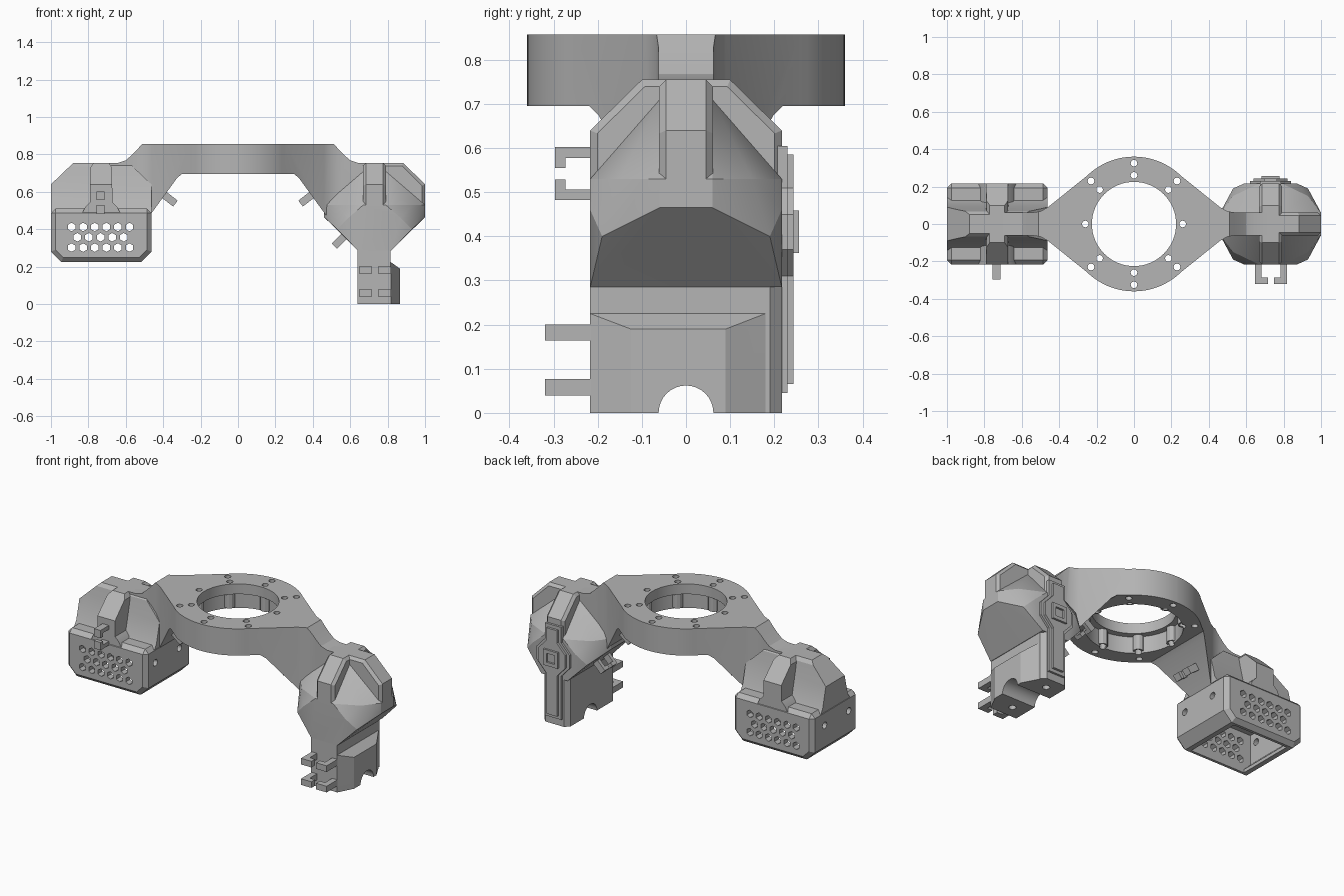
import bpy, bmesh
from math import sin, cos, radians, tau
from mathutils import Vector, Matrix

old = bpy.data.objects.get("Cube")
if old:
    bpy.data.objects.remove(old)

grey = bpy.data.materials.new("matte_grey")
grey.use_nodes = True
colour = (0.46, 0.46, 0.46, 1)
grey.diffuse_color = colour
for n in grey.node_tree.nodes:
    if n.type == 'BSDF_PRINCIPLED':
        n.inputs["Base Color"].default_value = colour
        n.inputs["Roughness"].default_value = 0.6

parts = []


def finish(name, bm, keep):
    bmesh.ops.recalc_face_normals(bm, faces=bm.faces[:])
    mesh = bpy.data.meshes.new(name)
    bm.to_mesh(mesh)
    bm.free()
    mesh.materials.append(grey)
    obj = bpy.data.objects.new(name, mesh)
    bpy.context.scene.collection.objects.link(obj)
    if keep:
        parts.append(obj)
    return obj


def prism(name, polys, axis, a, b, keep=True, matrix=None):
    """Extrude flat outlines along an axis from a to b."""
    place = {'X': lambda p, h: (h, p[0], p[1]),
             'Y': lambda p, h: (p[0], h, p[1]),
             'Z': lambda p, h: (p[0], p[1], h)}[axis]
    bm = bmesh.new()
    for poly in polys:
        low = [bm.verts.new(place(p, a)) for p in poly]
        top = [bm.verts.new(place(p, b)) for p in poly]
        bm.faces.new(low)
        bm.faces.new(top[::-1])
        for i in range(len(poly)):
            j = (i + 1) % len(poly)
            bm.faces.new((low[i], low[j], top[j], top[i]))
    if matrix:
        bm.transform(matrix)
    return finish(name, bm, keep)


def hull(name, points):
    bm = bmesh.new()
    verts = [bm.verts.new(p) for p in points]
    res = bmesh.ops.convex_hull(bm, input=verts)
    spare = {g for g in res["geom_interior"] + res["geom_unused"]
             if isinstance(g, bmesh.types.BMVert)}
    bmesh.ops.delete(bm, geom=list(spare), context='VERTS')
    bmesh.ops.dissolve_limit(bm, angle_limit=radians(1),
                             verts=bm.verts[:], edges=bm.edges[:])
    return finish(name, bm, True)


def apply(obj, mod):
    bpy.context.view_layer.objects.active = obj
    bpy.ops.object.modifier_apply(modifier=mod.name)


def combine(obj, tool, operation='DIFFERENCE'):
    mod = obj.modifiers.new("combine", 'BOOLEAN')
    mod.operation, mod.object, mod.solver = operation, tool, 'EXACT'
    apply(obj, mod)
    bpy.data.objects.remove(tool)


def bevel(obj, width, angle=50, segments=1):
    mod = obj.modifiers.new("bevel", 'BEVEL')
    mod.width, mod.segments = width, segments
    mod.limit_method, mod.angle_limit = 'ANGLE', radians(angle)
    apply(obj, mod)


def circle(x, y, r, n=16, turn=0.0):
    return [(x + r * cos(tau * (i + turn) / n), y + r * sin(tau * (i + turn) / n))
            for i in range(n)]


def both(points, c=0):
    """Close a half outline by mirroring it about the line u = c."""
    return points + [(2 * c - u, v) for u, v in reversed(points)]


def clip(name, base, out, along, length, half, t, gap, width):
    """C-shaped cable clip made of two hooked arms."""
    hook = [(-.02, half), (length, half), (length, gap), (length - t, gap),
            (length - t, half - t), (-.02, half - t)]
    o, a = Vector(out).normalized(), Vector(along)
    m = Matrix((o, a, o.cross(a))).transposed().to_4x4()
    m.translation = base
    prism(name, [hook, [(u, -v) for u, v in hook]], 'Z', -width / 2, width / 2, matrix=m)


# Ring bridge: plan outline intersected with the front profile
plan = [(.72, .062), (.54, .062), (.5, .068), (.46, .09)]
plan += [(.36 * cos(radians(d)), .36 * sin(radians(d))) for d in range(46, 91, 4)]
plan = both(plan)
plan += [(x, -y) for x, y in reversed(plan)]
bridge = prism("ring_bridge", [plan], 'Z', .3, .857)
front = [(.3, .695), (.325, .675), (.47, .475), (.54, .475), (.72, .55), (.72, .755),
         (.64, .755), (.6, .768), (.57, .795), (.51, .857)]
combine(bridge, prism("profile", [both(front)], 'Y', -.5, .5, False), 'INTERSECT')
combine(bridge, prism("bore", [circle(0, 0, .225, 64)], 'Z', .6, .9, False))
combine(bridge, prism("counterbore", [circle(0, 0, .262, 64)], 'Z', .6, .795, False))
spots = [(cos(tau * i / 8), sin(tau * i / 8)) for i in range(8)]
combine(bridge, prism("bosses", [circle(.264 * c, .264 * s, .03, 12) for c, s in spots],
                      'Z', .705, .82, False), 'UNION')
holes = [circle(.26 * c, .26 * s, .018, 12) for c, s in spots]
holes += [circle(.325 * c, .325 * s, .018, 12) for c, s in spots if abs(s) > .1]
combine(bridge, prism("screw_holes", holes, 'Z', .6, .9, False))

# Vented box, open underneath
bx, depth = -.7315, .217
box = prism("vented_box", [both([(-1, .51), (-1, .28), (-.945, .225)], bx)], 'Y', -depth, depth)
bevel(box, .024)
combine(box, prism("cavity", [both([(-.96, .47), (-.96, .29), (-.915, .245), (-.915, .1)], bx)],
                   'Y', -.177, .177, False))
vents = []
for row, z in enumerate((.412, .357, .302)):
    odd = row % 2
    vents += [circle(-.89 + .062 * (i + odd / 2), z, .023, 6, .5) for i in range(6 - odd)]
combine(box, prism("vents", vents, 'Y', -.4, .4, False))
combine(box, prism("side_holes", [circle(y, .41, .02) for y in (-.13, .1)], 'X', -1.2, -.3, False))

# Cross-shaped ridges over the box
long_ridge = prism("box_long_ridge", [both([(-.14, .49), (-.12, .52), (-.08, .68), (-.068, .735),
                                            (-.05, .755)])], 'X', -1.1, -.3)
combine(long_ridge, prism("trim", [both([(-1, .4), (-1, .64), (-.88, .755), (-.87, .756)], bx)],
                          'Y', -.4, .4, False), 'INTERSECT')
cross_ridge = prism("box_cross_ridge", [both([(bx - .1, .49), (bx - .085, .52), (bx - .06, .545),
                                              (bx - .058, .73), (bx - .04, .755)], bx)], 'Y', -.4, .4)
end_shape = [(-depth, .4), (-depth, .64), (-.1, .755), (-.09, .756)]
combine(cross_ridge, prism("trim", [both(end_shape)], 'X', -1.2, -.2, False), 'INTERSECT')

# Faceted housing on the other side
cx = .73
signs = [(sx, sy) for sx in (-1, 1) for sy in (-1, 1)]
lower = [(.27, .06, .53), (.2, .15, .53), (.06, .217, .53), (.27, .06, .465),
         (.14, .217, .46), (.2, .19, .4), (.088, .217, .285)]
upper = [(.27, .06, .53), (.2, .15, .53), (.06, .217, .53), (.06, .06, .71)]
for name, pts in (("housing_body", lower), ("housing_dome", upper)):
    hull(name, [(cx + sx * x, sy * y, z) for x, y, z in pts for sx, sy in signs])
for name, axis, reach, c in (("housing_long_rib", 'Y', .27, cx), ("housing_cross_rib", 'X', depth, 0)):
    shape = both([(c - reach, .5), (c - reach, .64), (c - reach + .117, .755)], c)
    mid = cx if axis == 'X' else 0
    rib = prism(name, [shape], axis, mid - .061, mid + .061)
    bevel(rib, .016)

# Stalk with a bulged outer side and a round groove underneath
stalk = prism("stalk", [[(.64, -depth), (.815, -depth), (.815, .19), (.79, depth),
                         (.665, depth), (.64, .19)]], 'Z', 0, .32)
rim = [(.78, -depth), (.817, -depth), (.865, -.125), (.865, .09), (.817, .18), (.78, .18)]
bulge = hull("stalk_bulge", [(x, y, z) for x, y in rim for z in (0, .19)] +
             [(x, y, .225) for x in (.78, .816) for y in (-depth, .18)])
for part in (stalk, bulge):
    combine(part, prism("groove", [circle(0, 0, .062, 32)], 'X', .5, 1, False))
combine(stalk, prism("base_holes", [circle(.73, y, .02) for y in (-.14, .14)], 'Z', -.1, .06, False))

# Layered plate on the back of the housing
def back_plate(name, grow, y):
    s, w = .035 + grow, .09 + grow
    half = [(cx - s, .065 - grow), (cx - s, .31), (cx - w, .37), (cx - w, .45),
            (cx - s, .51), (cx - s, .585 + grow)]
    return prism(name, [both(half, cx)], 'Y', .19, y)

back_plate("back_plate_outer", .02, .23)
back_plate("back_plate_inner", 0, .244)
badge = prism("back_frame", [circle(cx, .41, .068, 4, .5)], 'Y', .2, .256)
combine(badge, prism("window", [circle(cx, .41, .038, 4, .5)], 'Y', .238, .3, False))

# Cable clips
clip("box_clip", (-.735, -depth, .542), (0, -1, 0), (0, 0, 1), .08, .06, .024, .013, .043)
for z in (.182, .058):
    clip("stalk_clip", (.732, -depth, z), (0, -1, 0), (1, 0, 0), .103, .086, .035, .016, .037)
for s in (-1, 1):
    clip("arm_clip", (s * .39, 0, .58), (-s * .79, 0, -.61), (0, 1, 0), .07, .06, .022, .015, .04)
clip("housing_clip", (.565, 0, .36), (-1, 0, -1), (0, 1, 0), .07, .06, .022, .015, .04)

# Smooth the round walls and keep the facets sharp
bpy.ops.object.select_all(action='DESELECT')
for obj in parts:
    obj.select_set(True)
bpy.context.view_layer.objects.active = parts[0]
bpy.ops.object.shade_smooth_by_angle(angle=radians(22))
